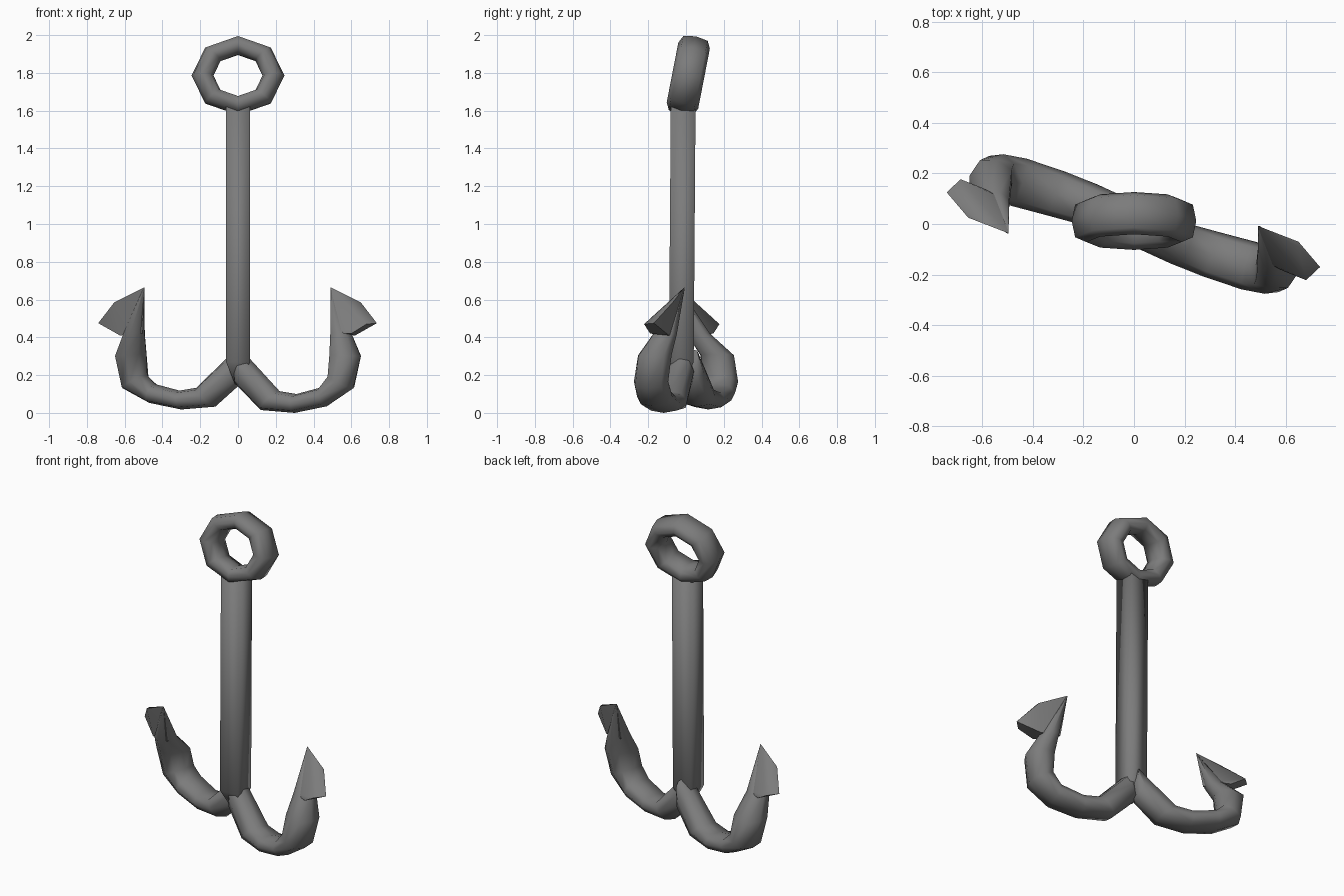
import bpy, bmesh, math
from mathutils import Vector, Matrix

if "Cube" in bpy.data.objects:
    bpy.data.objects.remove(bpy.data.objects["Cube"])

# Dark iron
iron = bpy.data.materials.new("dark_iron")
iron.diffuse_color = (0.2, 0.2, 0.2, 1)
iron.use_nodes = True
iron.node_tree.nodes["Principled BSDF"].inputs["Base Color"].default_value = iron.diffuse_color


def finish(bm, name, angle):
    bmesh.ops.recalc_face_normals(bm, faces=bm.faces)
    me = bpy.data.meshes.new(name)
    bm.to_mesh(me)
    bm.free()
    me.materials.append(iron)
    ob = bpy.data.objects.new(name, me)
    bpy.context.collection.objects.link(ob)
    bpy.ops.object.select_all(action='DESELECT')
    ob.select_set(True)
    bpy.context.view_layer.objects.active = ob
    bpy.ops.object.shade_smooth_by_angle(angle=math.radians(angle))
    return ob


def skin(rings, name, closed=False, angle=60):
    bm = bmesh.new()
    vs = [[bm.verts.new(p) for p in r] for r in rings]
    pairs = list(zip(vs, vs[1:]))
    if closed:
        pairs.append((vs[-1], vs[0]))
    else:
        bm.faces.new(vs[0])
        bm.faces.new(vs[-1])
    n = len(vs[0])
    for a, b in pairs:
        for i in range(n):
            j = (i + 1) % n
            bm.faces.new((a[i], a[j], b[j], b[i]))
    return finish(bm, name, angle)


def section(c, a, b, power=1.0):
    """Eight-point oval; a lower power makes it squarer."""
    def soft(v):
        return math.copysign(abs(v) ** power, v) if abs(v) > 1e-6 else 0
    return [c + a * soft(math.cos(t)) + b * soft(math.sin(t))
            for t in (math.pi * i / 4 for i in range(8))]


X, Y = Vector((1, 0, 0)), Vector((0, 1, 0))

# Shank: slightly leaning square bar, narrowing between the arms
skin([[Vector((sx * r, y + sy * r * 1.04, z))
       for sx, sy in ((1, 1), (-1, 1), (-1, -1), (1, -1))]
      for y, z, r in ((-0.025, 0.15, 0.015), (-0.025, 0.27, 0.063),
                      (-0.015, 1.63, 0.063))], "shank", angle=95)

# Eye ring: eight-segment torus, wider along its axis, tilted backwards
tilt = Matrix.Rotation(math.radians(-11), 3, 'X')
rings = []
for k in range(8):
    t = math.pi * k / 4
    radial = Vector((math.cos(t), 0, math.sin(t) * 0.86))
    sect = section(radial * 0.188, radial * 0.058, Y * 0.085, 0.75)
    rings.append([tilt @ p + Vector((0, 0.012, 1.786)) for p in sect])
skin(rings, "eye_ring", closed=True, angle=80)

# Arm stations: inner x, z, outer x, z, centre y, half width
ARM = [(0.0, 0.34, -0.02, 0.24, -0.025, 0.045),
       (0.06, 0.29, -0.01, 0.15, -0.025, 0.07),
       (0.22, 0.115, 0.12, 0.015, -0.075, 0.085),
       (0.31, 0.10, 0.30, 0.0, -0.12, 0.093),
       (0.44, 0.135, 0.47, 0.035, -0.165, 0.098),
       (0.48, 0.20, 0.61, 0.13, -0.185, 0.095),
       (0.485, 0.31, 0.65, 0.30, -0.165, 0.093),
       (0.49, 0.42, 0.60, 0.42, -0.11, 0.065),
       (0.49, 0.655, 0.50, 0.65, -0.012, 0.004)]

# Fluke corners: tip, ridge, barb end, base
FLUKE = [(0.49, -0.008, 0.665),
         (0.65, -0.09, 0.585), (0.65, -0.07, 0.585),
         (0.735, -0.17, 0.475), (0.68, -0.222, 0.47),
         (0.60, -0.19, 0.42), (0.62, -0.09, 0.41),
         (0.50, -0.14, 0.42), (0.50, -0.06, 0.42)]

side_dir = Vector((0.3, 0.954, 0))
for side, name in ((1, "right"), (-1, "left")):
    turn = Matrix.Diagonal((side, side, 1))
    lean = Vector((0, 0, 0)) if side > 0 else Vector((-0.005, -0.045, 0))
    lift = Vector((0, 0, 0 if side > 0 else 0.018))

    # Curved arm
    rings = []
    for i, (xi, zi, xo, zo, y, b) in enumerate(ARM):
        c = Vector(((xi + xo) / 2, y, (zi + zo) / 2))
        a = Vector(((xo - xi) / 2, -0.31 * (xo - xi) / 2, (zo - zi) / 2))
        shift = lean if i > 6 else lift if 1 < i < 5 else Vector()
        rings.append([turn @ p + shift
                      for p in section(c, a, side_dir * b, 0.8)])
    skin(rings, name + "_arm", angle=75)

    # Barbed fluke
    bm = bmesh.new()
    for p in FLUKE:
        bm.verts.new(turn @ Vector(p) + lean)
    bmesh.ops.convex_hull(bm, input=bm.verts)
    loose = [v for v in bm.verts if not v.link_faces]
    bmesh.ops.delete(bm, geom=loose, context='VERTS')
    finish(bm, name + "_fluke", 60)
